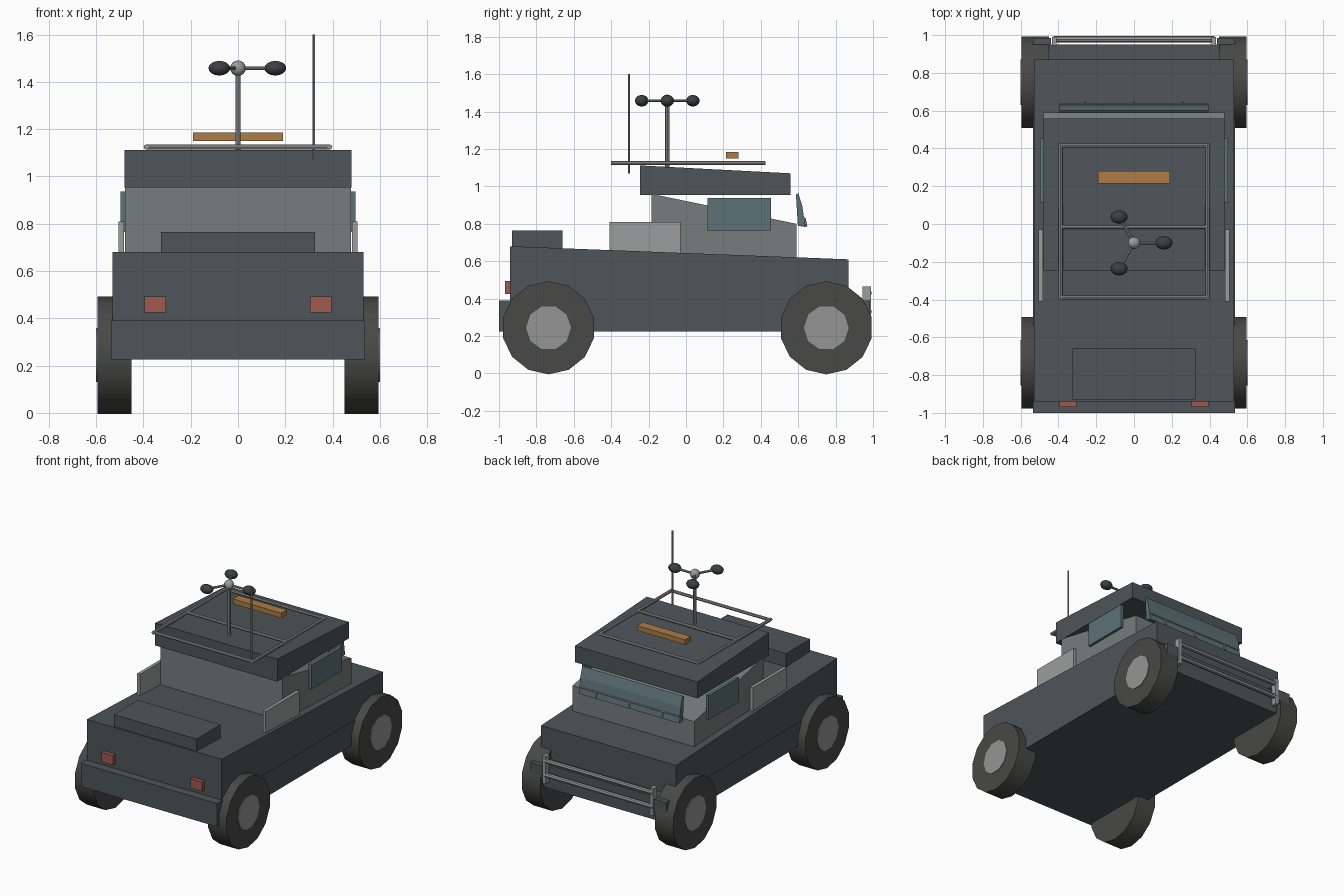
import bpy, bmesh, math
from mathutils import Vector

if "Cube" in bpy.data.objects:
    bpy.data.objects.remove(bpy.data.objects["Cube"])


def material(name, r, g, b):
    m = bpy.data.materials.new(name)
    m.diffuse_color = (r, g, b, 1)
    m.use_nodes = True
    m.node_tree.nodes["Principled BSDF"].inputs["Base Color"].default_value = m.diffuse_color
    return m


SLATE = material("slate_paint", 0.075, 0.09, 0.098)
CABIN = material("cabin_paint", 0.18, 0.205, 0.2)
PLATE = material("pale_metal", 0.33, 0.34, 0.34)
STEEL = material("steel", 0.3, 0.3, 0.3)
RUBBER = material("rubber", 0.065, 0.065, 0.062)
GLASS = material("glass", 0.11, 0.17, 0.19)
RED = material("red_lamp", 0.35, 0.1, 0.08)
AMBER = material("amber_lamp", 0.42, 0.2, 0.06)
DARK = material("dark_cup", 0.045, 0.05, 0.053)


def finish(name, bm, mat, smooth=False):
    bmesh.ops.recalc_face_normals(bm, faces=bm.faces)
    me = bpy.data.meshes.new(name)
    bm.to_mesh(me)
    bm.free()
    me.materials.append(mat)
    ob = bpy.data.objects.new(name, me)
    bpy.context.collection.objects.link(ob)
    if smooth:
        bpy.ops.object.select_all(action='DESELECT')
        ob.select_set(True)
        bpy.context.view_layer.objects.active = ob
        bpy.ops.object.shade_smooth_by_angle(angle=math.radians(40))
    return ob


def extrude(name, profile, x0, x1, mat):
    """Side profile of (y, z) points swept from x0 to x1."""
    bm = bmesh.new()
    a = [bm.verts.new((x0, y, z)) for y, z in profile]
    b = [bm.verts.new((x1, y, z)) for y, z in profile]
    bm.faces.new(a)
    bm.faces.new(b[::-1])
    n = len(a)
    for i in range(n):
        j = (i + 1) % n
        bm.faces.new((a[i], b[i], b[j], a[j]))
    return finish(name, bm, mat)


def box(name, x0, x1, y0, y1, z0, z1, mat):
    return extrude(name, [(y0, z0), (y1, z0), (y1, z1), (y0, z1)], x0, x1, mat)


def tube(name, p, q, r, mat, sides=8, turn=0.0):
    p, q = Vector(p), Vector(q)
    d = q - p
    bm = bmesh.new()
    bmesh.ops.create_cone(bm, cap_ends=True, segments=sides, radius1=r, radius2=r, depth=d.length)
    bmesh.ops.rotate(bm, verts=bm.verts, matrix=Vector((0, 0, 1)).rotation_difference(Vector((0, 0, 1))).to_matrix())
    for v in bm.verts:
        c, s = math.cos(turn), math.sin(turn)
        v.co = Vector((c * v.co.x - s * v.co.y, s * v.co.x + c * v.co.y, v.co.z))
    rot = Vector((0, 0, 1)).rotation_difference(d.normalized())
    for v in bm.verts:
        v.co = rot @ v.co + (p + q) / 2
    return finish(name, bm, mat, True)


def ball(name, c, size, mat):
    bm = bmesh.new()
    bmesh.ops.create_uvsphere(bm, u_segments=12, v_segments=8, radius=1)
    for v in bm.verts:
        v.co = Vector([v.co[i] * size[i] + c[i] for i in range(3)])
    return finish(name, bm, mat, True)


# Hull and body
box("lower_hull", -0.535, 0.535, -1.0, 0.95, 0.225, 0.39, SLATE)
extrude("upper_body", [(-0.94, 0.385), (0.87, 0.385), (0.87, 0.61), (-0.94, 0.68)], -0.53, 0.53, SLATE)
box("deck_box", -0.325, 0.325, -0.93, -0.66, 0.65, 0.765, SLATE)

# Cabin and roof
extrude("cabin", [(-0.185, 0.62), (0.59, 0.62), (0.59, 0.80), (-0.185, 0.96)], -0.478, 0.478, CABIN)
extrude("roof", [(-0.245, 0.953), (0.558, 0.953), (0.558, 1.07), (-0.245, 1.112)], -0.48, 0.48, SLATE)

# Windscreen with small wipers
extrude("windscreen", [(0.598, 0.79), (0.638, 0.783), (0.622, 0.895), (0.6, 0.965), (0.588, 0.955)],
        -0.395, 0.395, GLASS)
tube("wiper_rail", (-0.39, 0.634, 0.83), (0.39, 0.634, 0.83), 0.004, STEEL, 6)
for x in (-0.26, 0, 0.26):
    tube("wiper", (x, 0.634, 0.83), (x, 0.643, 0.785), 0.006, STEEL, 6)

# Parts repeated on both sides
for s, side in ((-1, "left"), (1, "right")):
    box("side_window_" + side, s * 0.475, s * 0.497, 0.115, 0.455, 0.765, 0.937, GLASS)
    box("side_plate_" + side, s * 0.482, s * 0.505, -0.41, -0.03, 0.63, 0.81, PLATE)
    box("red_lamp_" + side, s * 0.305, s * 0.395, -0.968, -0.93, 0.425, 0.493, RED)
    box("bumper_block_" + side, s * 0.44, s * 0.535, 0.93, 0.985, 0.29, 0.39, SLATE)
    box("bumper_post_" + side, s * 0.41, s * 0.435, 0.945, 0.99, 0.27, 0.465, PLATE)
    for y, end in ((-0.735, "front"), (0.75, "rear")):
        t = math.pi / 14
        tube(f"tyre_{end}_{side}", (s * 0.45, y, 0.244), (s * 0.595, y, 0.244), 0.249, RUBBER, 14, t)
        tube(f"wheel_hub_{end}_{side}", (s * 0.5, y, 0.244), (s * 0.6, y, 0.244), 0.12, STEEL, 10)

# Bumper bars
for z in (0.33, 0.43):
    tube("bumper_bar", (-0.425, 0.978, z), (0.425, 0.978, z), 0.016, STEEL)

# Roof rack
for x in (-0.388, 0.388):
    tube("rack_side", (x, -0.4, 1.125), (x, 0.425, 1.125), 0.011, STEEL)
for y in (-0.388, -0.015, 0.415):
    tube("rack_cross", (-0.39, y, 1.125), (0.39, y, 1.125), 0.011, STEEL)

# Light bar, antenna and wind gauge
box("light_bar", -0.19, 0.19, 0.215, 0.28, 1.15, 1.185, AMBER)
tube("antenna", (0.32, -0.305, 1.07), (0.32, -0.305, 1.6), 0.006, STEEL, 6)
tube("gauge_mast", (0, -0.1, 1.09), (0, -0.1, 1.46), 0.011, STEEL)
ball("gauge_hub", (0, -0.1, 1.458), (0.033, 0.033, 0.033), PLATE)
for i in range(3):
    a = i * math.tau / 3
    tip = (0.158 * math.cos(a), -0.1 + 0.158 * math.sin(a), 1.458)
    tube("gauge_arm", (0, -0.1, 1.458), tip, 0.008, STEEL)
    ball("gauge_cup", tip, (0.046, 0.036, 0.031), DARK)
